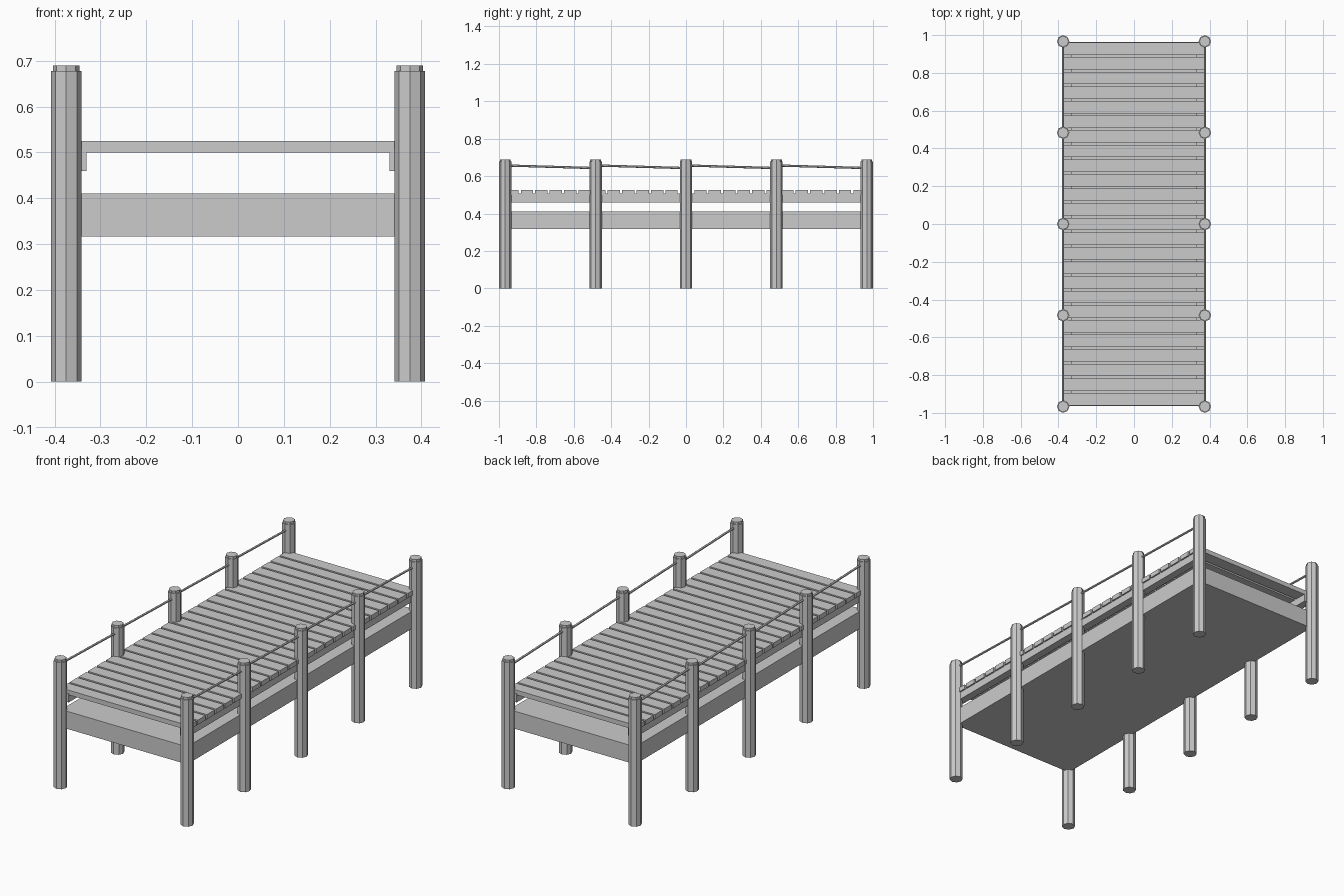
import bpy, bmesh, math
from mathutils import Vector

if "Cube" in bpy.data.objects:
    bpy.data.objects.remove(bpy.data.objects["Cube"])


def box(name, lo, hi):
    bm = bmesh.new()
    bmesh.ops.create_cube(bm, size=1)
    for v in bm.verts:
        v.co = [(a + b) / 2 + c * (b - a) for a, b, c in zip(lo, hi, v.co)]
    return finish(name, bm)


def finish(name, bm):
    mesh = bpy.data.meshes.new(name)
    bm.to_mesh(mesh)
    bm.free()
    ob = bpy.data.objects.new(name, mesh)
    bpy.context.collection.objects.link(ob)
    return ob


def rod(name, a, b, r, sides):
    a, b = Vector(a), Vector(b)
    bm = bmesh.new()
    bmesh.ops.create_cone(bm, cap_ends=True, segments=sides, radius1=r, radius2=r, depth=(b - a).length)
    ob = finish(name, bm)
    ob.data.transform((b - a).to_track_quat('Z', 'Y').to_matrix().to_4x4())
    ob.location = (a + b) / 2
    return ob


POST_X, POST_R, SPAN = 0.375, 0.0333, 0.4833
ys = [(i - 2) * SPAN for i in range(5)]

for side, s in (("left", -1), ("right", 1)):
    x = s * POST_X
    # octagonal posts, each with a slightly smaller stepped top
    for i, y in enumerate(ys):
        rod(f"{side}_post_{i}", (x, y, 0), (x, y, 0.678), POST_R, 8)
        rod(f"{side}_post_cap_{i}", (x, y, 0.676), (x, y, 0.69), 0.029, 8)
    # rail segments, each dropping slightly towards the next post
    for i in range(4):
        rod(f"{side}_rail_{i}", (x, ys[i], 0.657), (x, ys[i + 1], 0.643), 0.006, 6)
    # bearer below the planks
    xs = sorted((s * 0.33, s * 0.372))
    box(f"{side}_bearer", (xs[0], -0.962, 0.46), (xs[1], 0.962, 0.508))

# solid lower platform
box("lower_platform", (-0.373, -0.963, 0.317), (0.373, 0.963, 0.411))

# deck planks
N, PITCH, HALF = 25, 0.0773, 0.033
for i in range(N):
    y = (i - (N - 1) / 2) * PITCH
    box(f"plank_{i}", (-0.38, y - HALF, 0.50), (0.38, y + HALF, 0.525))
